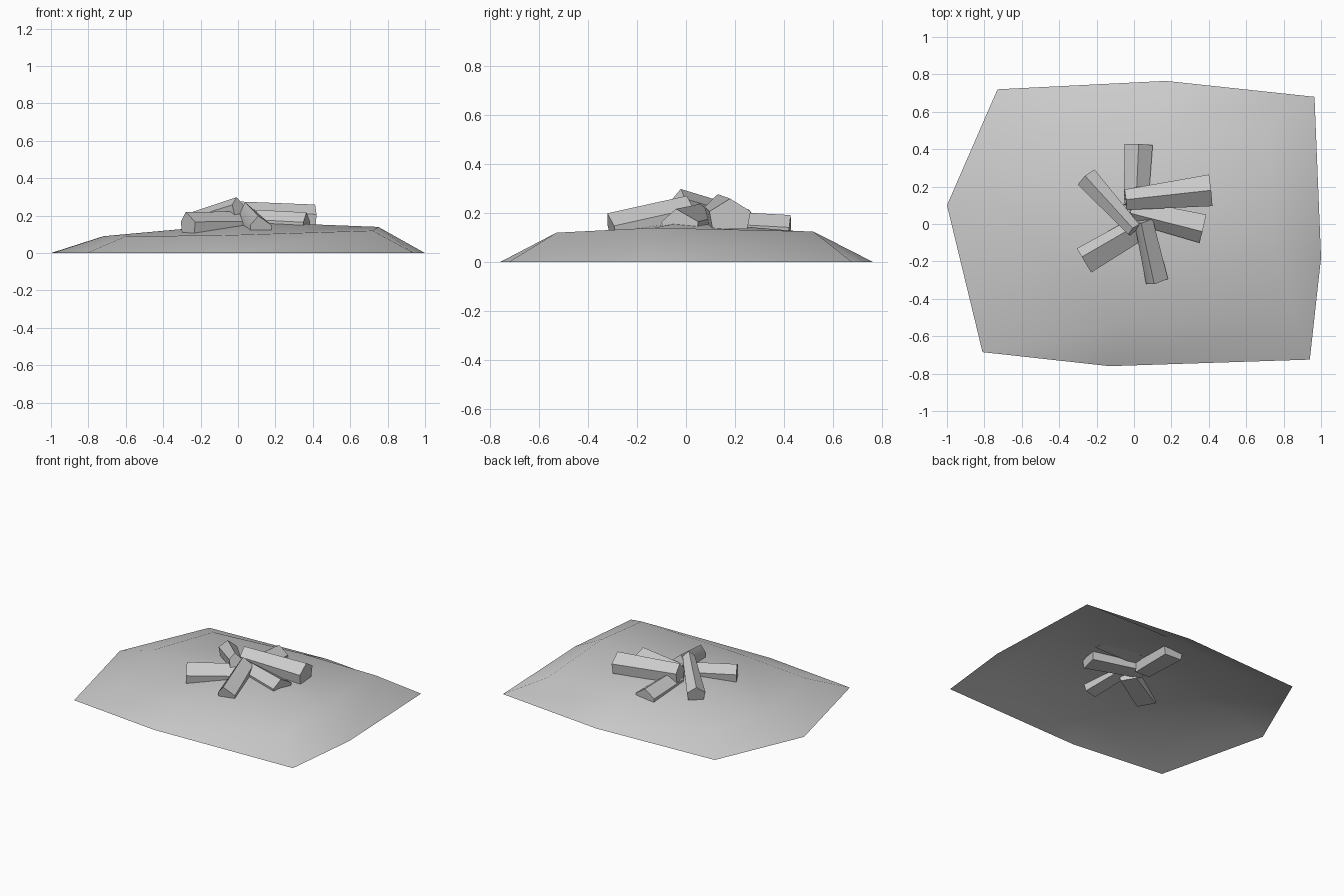
import bpy, math
from mathutils import Vector

cube = bpy.data.objects.get("Cube")
if cube:
    bpy.data.objects.remove(cube, do_unlink=True)

grey = bpy.data.materials.new("plain_grey")
grey.use_nodes = True
grey.diffuse_color = (0.6, 0.6, 0.6, 1)
grey.node_tree.nodes["Principled BSDF"].inputs["Base Color"].default_value = (0.6, 0.6, 0.6, 1)


def add_mesh(name, verts, faces, angle):
    mesh = bpy.data.meshes.new(name)
    mesh.from_pydata(verts, [], faces)
    mesh.materials.append(grey)
    obj = bpy.data.objects.new(name, mesh)
    bpy.context.collection.objects.link(obj)
    bpy.ops.object.select_all(action='DESELECT')
    obj.select_set(True)
    bpy.context.view_layer.objects.active = obj
    bpy.ops.object.shade_smooth_by_angle(angle=math.radians(angle))
    return obj


# Mound: open shell of an outer rim, a shoulder ring and a crown point
rim = [(-1, 0.1), (-0.73, 0.72), (0.17, 0.765), (0.965, 0.68),
       (1, -0.18), (0.94, -0.725), (-0.13, -0.76), (-0.81, -0.685)]
shoulder = [(-0.72, 0.08, 0.09), (-0.56, 0.52, 0.09), (0.13, 0.53, 0.12), (0.72, 0.52, 0.125),
            (0.75, -0.13, 0.14), (0.72, -0.53, 0.12), (-0.08, -0.53, 0.095), (-0.6, -0.48, 0.09)]
verts = [(x, y, 0) for x, y in rim] + shoulder + [(0.1, 0, 0.165)]
faces = []
for i in range(8):
    j = (i + 1) % 8
    faces.append((j, i, i + 8, j + 8))
for i in range(0, 8, 2):
    faces.append((8 + i, 16, 8 + (i + 2) % 8, 9 + i))
add_mesh("mound", verts, faces, 60)


# Split logs: house-shaped section swept from the inner end to the outer end
def add_log(name, inner, outer, width_in, width_out, height, lean=0.0):
    a, b = Vector(inner), Vector(outer)
    along = (b - a).normalized()
    side = along.cross(Vector((0, 0, 1))).normalized()
    up = side.cross(along)
    section = [(-0.42, -0.5), (0.42, -0.5), (0.5, 0.08), (lean, 0.5), (-0.5, 0.08)]
    verts = [c + side * s * w + up * u * height
             for c, w in ((a, width_in), (b, width_out)) for s, u in section]
    n = len(section)
    faces = [tuple(reversed(range(n))), tuple(range(n, 2 * n))]
    faces += [(i, (i + 1) % n, (i + 1) % n + n, i + n) for i in range(n)]
    return add_mesh(name, verts, faces, 50)


add_log("back_log", (0.01, 0.10, 0.15), (0.025, 0.425, 0.132), 0.13, 0.15, 0.12)
add_log("left_back_log", (-0.045, 0.13, 0.215), (0.41, 0.18, 0.197), 0.11, 0.17, 0.125)
add_log("left_front_log", (-0.02, 0.07, 0.175), (0.367, -0.025, 0.155), 0.12, 0.155, 0.125, 0.1)
add_log("front_log", (0.05, 0.02, 0.21), (0.123, -0.305, 0.138), 0.10, 0.12, 0.125, 0.15)
add_log("right_front_log", (0.03, -0.02, 0.16), (-0.267, -0.195, 0.157), 0.13, 0.15, 0.125, 0.15)
add_log("right_back_log", (0.0, -0.03, 0.25), (-0.255, 0.25, 0.165), 0.08, 0.12, 0.1)
